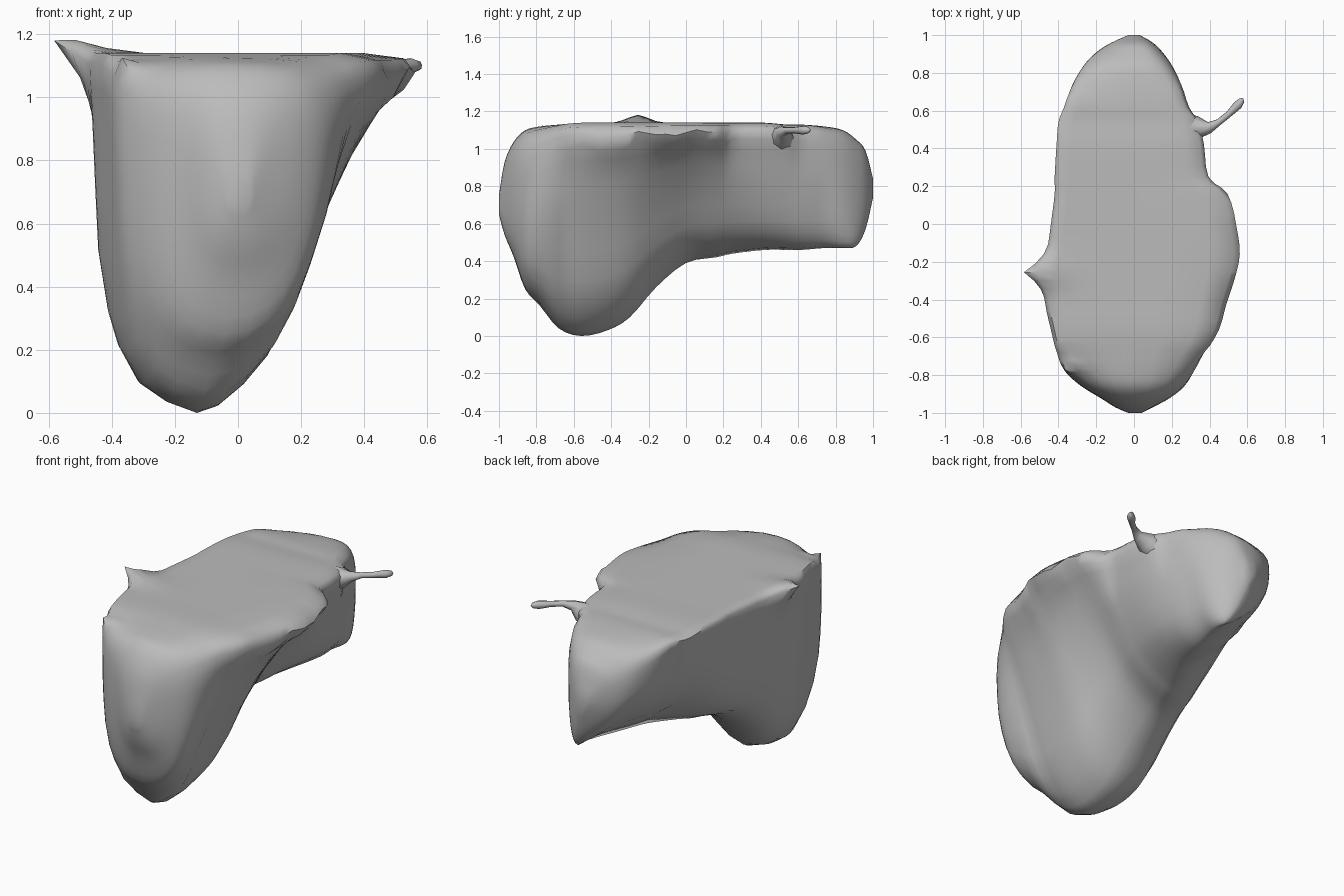
import bpy, bmesh, math
from mathutils import Vector

cube = bpy.data.objects.get("Cube")
if cube:
    bpy.data.objects.remove(cube, do_unlink=True)

clay = bpy.data.materials.new("grey clay")
clay.use_nodes = True
clay.diffuse_color = (0.5, 0.5, 0.5, 1)
clay.node_tree.nodes["Principled BSDF"].inputs["Base Color"].default_value = clay.diffuse_color

# Stations along y: y, low x edge, high x lip, top z, bottom z, keel x
STATIONS = [
    (-1, -.03, .04, .75, .65, 0), (-.97, -.1, .1, .93, .54, 0),
    (-.92, -.18, .19, 1.04, .42, -.01), (-.86, -.28, .27, 1.1, .25, -.04),
    (-.78, -.37, .33, 1.12, .16, -.08), (-.68, -.41, .38, 1.13, .04, -.11),
    (-.56, -.44, .45, 1.14, 0, -.13), (-.42, -.47, .49, 1.14, .03, -.14),
    (-.3, -.47, .53, 1.14, .1, -.15), (-.16, -.46, .56, 1.14, .26, -.17),
    (0, -.44, .54, 1.14, .39, -.18), (.16, -.42, .5, 1.14, .42, -.15),
    (.25, -.42, .4, 1.14, .44, -.12), (.42, -.41, .38, 1.14, .46, -.04),
    (.54, -.4, .35, 1.13, .46, .01), (.62, -.37, .29, 1.13, .46, .04),
    (.74, -.33, .25, 1.12, .47, .07), (.84, -.27, .2, 1.1, .47, .1),
    (.91, -.2, .15, 1.05, .48, .09), (.96, -.12, .1, .99, .57, .05),
    (1, -.03, .03, .84, .74, 0),
]
# Half sections from keel to middle of the top: (width share, height share)
FLARED = [(0, 0), (.13, .02), (.29, .08), (.44, .16), (.55, .26), (.66, .4), (.8, .58),
          (.88, .7), (.95, .82), (1, .89), (1, .95), (.95, .98), (.75, 1), (.4, 1), (0, 1)]
WALL = [(0, 0), (.3, .03), (.56, .08), (.73, .17), (.82, .26), (.91, .43), (.94, .6),
        (.97, .8), (.99, .9), (1, .97), (.95, 1), (.8, 1), (.55, 1), (.25, 1), (0, 1)]
LIP = 10
LAST = len(WALL) - 1


def clamp(v):
    return max(0.0, min(1.0, v))


def catmull(a, b, c, d, t):
    return b + t / 2 * (c - a + t * (2*a - 5*b + 4*c - d + t * (3*(b - c) + d - a)))


def sample(step_count):
    """Stations refined by a smooth spline."""
    rows, end = [], len(STATIONS) - 1
    for i in range(end):
        near = [STATIONS[max(0, min(end, i + k))] for k in (-1, 0, 1, 2)]
        for s in range(step_count):
            rows.append([catmull(*col, s / step_count) for col in zip(*near)])
    return rows + [list(STATIONS[-1])]


def blended(profile, i, roundness):
    """Profile point mixed toward a soft oval."""
    a = math.pi * i / LAST
    c = math.cos(a)
    oval = Vector((max(0, math.sin(a)) ** .8, .5 - math.copysign(abs(c) ** .8, c) / 2))
    return Vector(profile[i]).lerp(oval, roundness)


def section(bm, row):
    y, low, high, top, bottom, keel = row
    tip = clamp((abs(y) - .65) / .32)
    belly = .39 * math.sqrt(max(0, 1 - abs(y) ** (5 if y < 0 else 2)))
    tail = clamp((y - .05) / .4)
    ring = []
    # flared side: smooth belly below, spreading out to the lip
    for i in range(LAST + 1):
        u, v = blended(FLARED, i, max(tip, .45 * tail * (1 - i / LAST)))
        spread = max(tip, clamp((v - .4) / .55) ** 2)
        middle = keel * (1.5 - max(.5, v))
        x = middle + (belly - middle + (high - belly) * spread) * u
        z = bottom + (top - bottom) * v
        if i in (LIP - 1, LIP) and -.65 < y < .22:
            z += .012 * math.sin(19 * y) + .006 * math.sin(43 * y) - .015
        ring.append(bm.verts.new((x, y, z)))
    # steep side, slanting in toward the keel along the tail
    for i in range(LAST - 1, 0, -1):
        u, v = blended(WALL, i, tip)
        v += .35 * tail * u * (1 - v)
        middle = keel * (1.5 - max(.5, v))
        ring.append(bm.verts.new((middle + (low - middle) * u, y, bottom + (top - bottom) * v)))
    return ring


def pull(bm, base, offset, radius):
    """Drag a soft-edged spike out of the surface."""
    centre = min(bm.verts, key=lambda v: (v.co - Vector(base)).length).co.copy()
    for v in bm.verts:
        fall = clamp(1 - (v.co - centre).length / radius)
        v.co += Vector(offset) * fall ** 2


def finish(obj, name, angle):
    obj.name = name
    obj.data.materials.clear()
    obj.data.materials.append(clay)
    bpy.ops.object.select_all(action='DESELECT')
    obj.select_set(True)
    bpy.context.view_layer.objects.active = obj
    bpy.ops.object.shade_smooth_by_angle(angle=math.radians(angle))


# Main body: loft through the sections, then draw out the two spikes
bm = bmesh.new()
rings = [section(bm, row) for row in sample(3)]
count = len(rings[0])
for a, b in zip(rings, rings[1:]):
    for i in range(count):
        j = (i + 1) % count
        bm.faces.new((a[i], a[j], b[j], b[i]))
for ring in (rings[0], rings[-1]):
    bm.faces.new(ring)
pull(bm, (-.46, -.24, 1.12), (-.115, 0, .07), .16)
pull(bm, (-.36, -.75, 1.1), (-.01, -.02, .05), .11)
bmesh.ops.recalc_face_normals(bm, faces=bm.faces)
mesh = bpy.data.meshes.new("body")
bm.to_mesh(mesh)
bm.free()
body = bpy.data.objects.new("body", mesh)
bpy.context.collection.objects.link(body)
finish(body, "body", 60)

# Thin twisted stalk on the flared side
path = [(.28, .51, 1.05, .075), (.34, .51, 1.07, .06), (.4, .51, 1.09, .03), (.45, .54, 1.1, .017),
        (.5, .58, 1.1, .017), (.55, .63, 1.1, .024), (.57, .655, 1.1, .016), (.575, .665, 1.1, .004)]
curve = bpy.data.curves.new("stalk", 'CURVE')
curve.dimensions = '3D'
curve.bevel_depth = 1
curve.bevel_resolution = 2
curve.use_fill_caps = True
spline = curve.splines.new('POLY')
spline.points.add(len(path) - 1)
for point, (x, y, z, r) in zip(spline.points, path):
    point.co = (x, y, z, 1)
    point.radius = r
stalk = bpy.data.objects.new("stalk", curve)
bpy.context.collection.objects.link(stalk)
bpy.ops.object.select_all(action='DESELECT')
stalk.select_set(True)
bpy.context.view_layer.objects.active = stalk
bpy.ops.object.convert(target='MESH')
finish(bpy.context.view_layer.objects.active, "stalk", 50)
